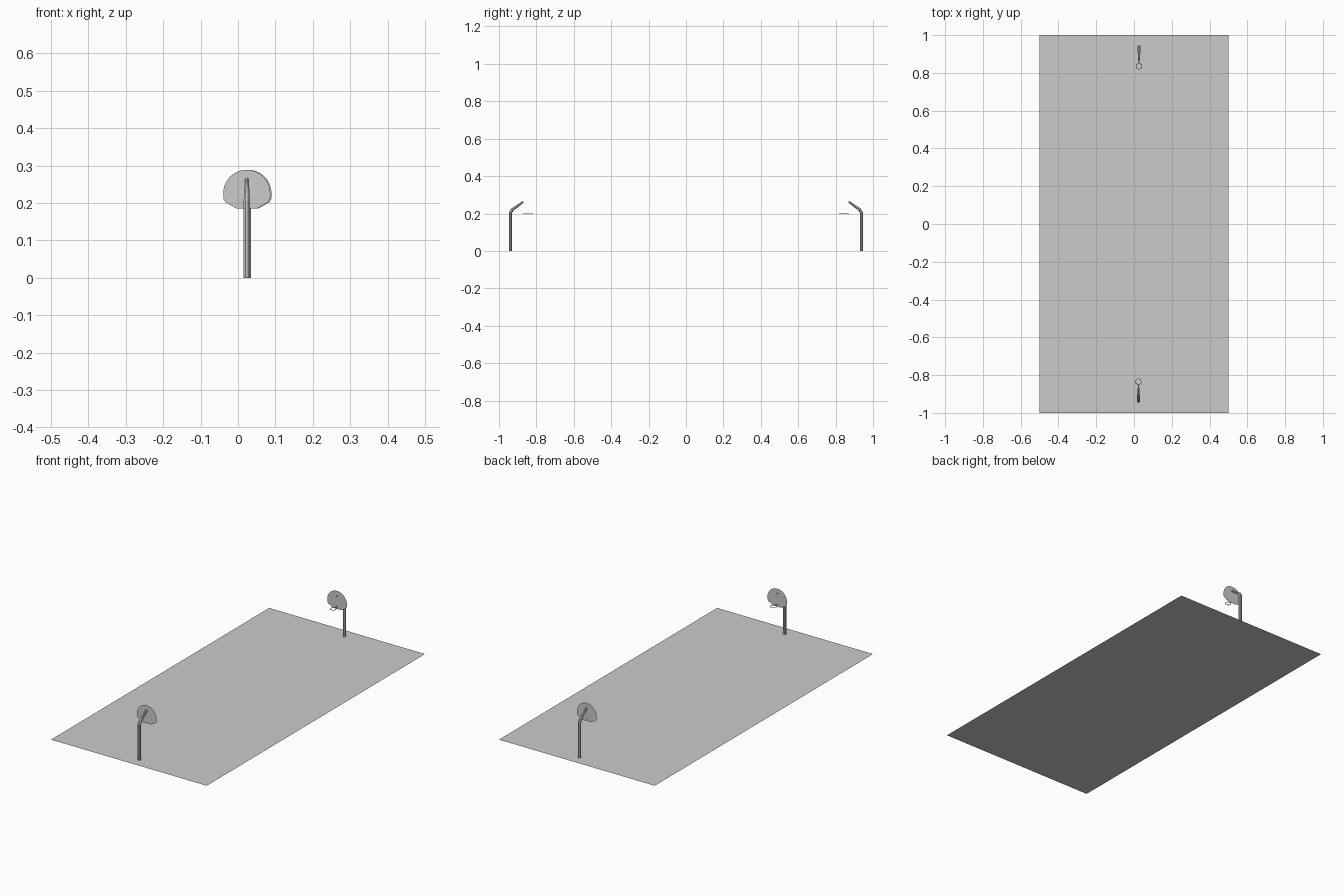
import bpy, bmesh
from math import sin, cos, pi
from mathutils import Vector, Matrix

if "Cube" in bpy.data.objects:
    bpy.data.objects.remove(bpy.data.objects["Cube"])


def finish(bm, name):
    bmesh.ops.recalc_face_normals(bm, faces=bm.faces)
    mesh = bpy.data.meshes.new(name)
    bm.to_mesh(mesh)
    bm.free()
    obj = bpy.data.objects.new(name, mesh)
    bpy.context.collection.objects.link(obj)
    return obj


def tube(name, rings, sides, closed=False):
    """Skin a list of (centre, side axis, up axis, radius) rings."""
    bm = bmesh.new()
    loops = []
    for c, u, v, r in rings:
        loops.append([bm.verts.new(c + r * (cos(a) * u + sin(a) * v))
                      for a in [2 * pi * (i + 0.5) / sides for i in range(sides)]])
    pairs = list(zip(loops, loops[1:]))
    if closed:
        pairs.append((loops[-1], loops[0]))
    else:
        bm.faces.new(loops[0])
        bm.faces.new(loops[-1])
    for a, b in pairs:
        for i in range(sides):
            j = (i + 1) % sides
            bm.faces.new((a[i], a[j], b[j], b[i]))
    return finish(bm, name)


def hoop(label, s, x):
    """One basket; s is the end of the court (-1 front, 1 back)."""
    X = Vector((1, 0, 0))

    # bent pole with a tapering arm
    path = [(0.938, 0.0, 0.009, 0), (0.938, 0.205, 0.009, 0.25),
            (0.929, 0.220, 0.0085, 0.75), (0.870, 0.263, 0.005, 0.94)]
    rings = [(Vector((x, s * y, z)), X, Vector((0, s * cos(t), sin(t))), r)
             for y, z, r, t in path]
    tube(label + "_pole", rings, 8)

    # fan-shaped backboard
    half = [(0.027, 0.185), (0.057, 0.202), (0.0625, 0.211)]
    pts = half + [(0.063 * cos(pi * i / 20), 0.226 + 0.063 * sin(pi * i / 20))
                  for i in range(21)]
    pts += [(-px, z) for px, z in reversed(half)]
    bm = bmesh.new()
    bm.faces.new([bm.verts.new((x + px, s * 0.87, z)) for px, z in pts])
    finish(bm, label + "_backboard")

    # rim ring
    centre = Vector((x, s * 0.835, 0.198))
    rings = []
    for i in range(20):
        a = 2 * pi * i / 20
        d = Vector((cos(a), sin(a), 0))
        rings.append((centre + 0.0155 * d, d, Vector((0, 0, 1)), 0.0017))
    tube(label + "_rim", rings, 6, closed=True)

    # rim bracket
    bm = bmesh.new()
    bmesh.ops.create_cube(bm, size=1, matrix=Matrix.Translation((x, s * 0.861, 0.198))
                          @ Matrix.Diagonal((0.005, 0.02, 0.003, 1)))
    finish(bm, label + "_rim_bracket")


# court floor
bm = bmesh.new()
bm.faces.new([bm.verts.new(p) for p in
              [(-0.5, -1, 0), (0.5, -1, 0), (0.5, 1, 0), (-0.5, 1, 0)]])
finish(bm, "court")

hoop("front", -1, 0.0235)
hoop("back", 1, 0.0265)
